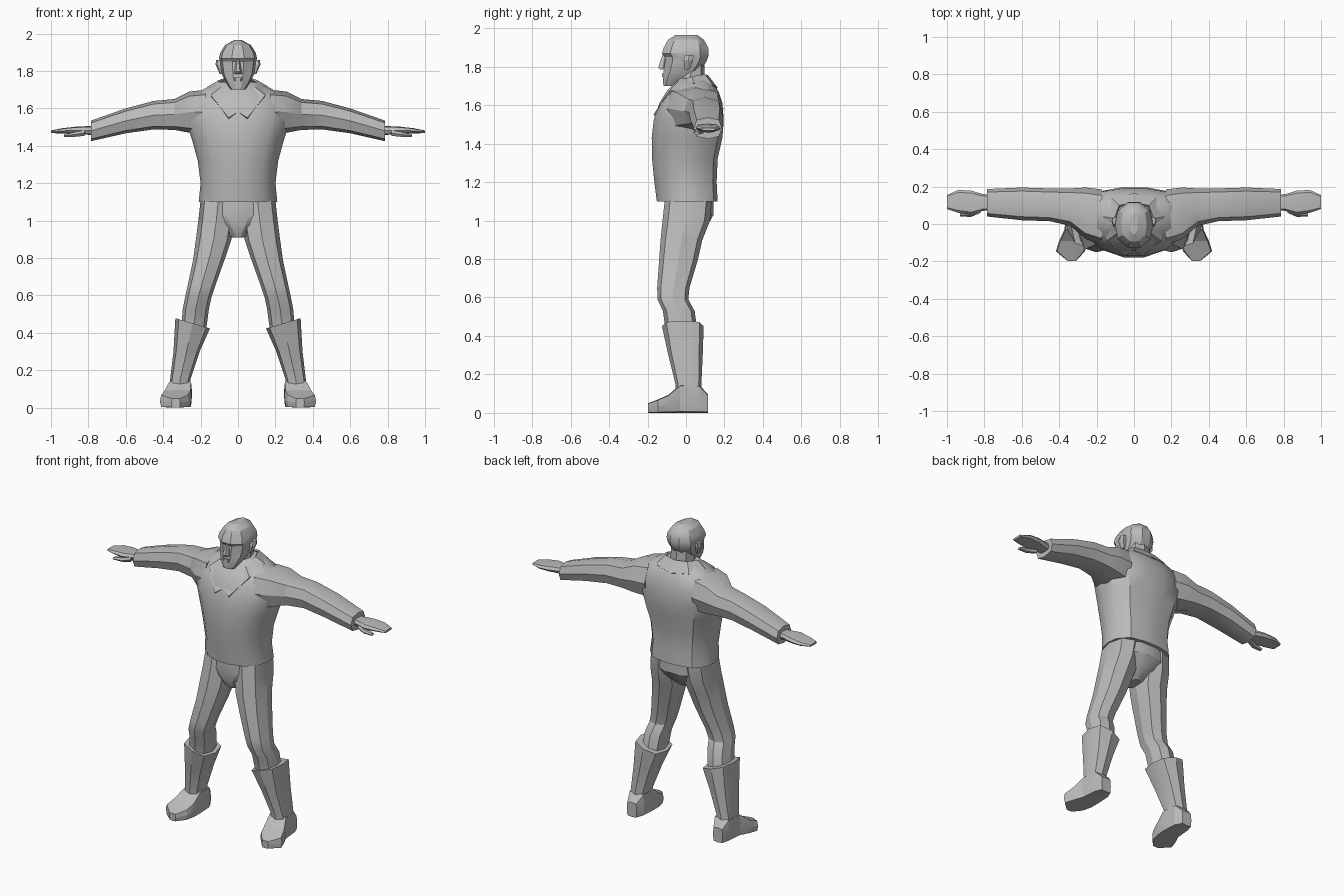
import bpy, bmesh, math
from mathutils import Vector

grey = bpy.data.materials.new("plain grey")
grey.diffuse_color = (0.5, 0.5, 0.5, 1)

AXES = {"x": lambda t, a, b: (t, a, b),
        "y": lambda t, a, b: (a, t, b),
        "z": lambda t, a, b: (a, b, t)}


def finish(name, bm, mirror, angle):
    bmesh.ops.recalc_face_normals(bm, faces=bm.faces)
    me = bpy.data.meshes.new(name)
    bm.to_mesh(me)
    bm.free()
    me.materials.append(grey)
    ob = bpy.data.objects.new(name, me)
    bpy.context.collection.objects.link(ob)
    bpy.ops.object.select_all(action='DESELECT')
    ob.select_set(True)
    bpy.context.view_layer.objects.active = ob
    if angle:
        bpy.ops.object.shade_smooth_by_angle(angle=math.radians(angle))
    if mirror:
        ob.modifiers.new("mirror", 'MIRROR')
    return ob


def loft(name, axis, sections, n=8, p=2.4, p_back=None, mirror=False, angle=28, tilt=None):
    """Skin rounded sections (t, a0, a1, b0, b1) stacked along an axis."""
    bm = bmesh.new()
    rings = []
    for t, a0, a1, b0, b1 in sections:
        ring = []
        for i in range(n):
            w = 2 * math.pi * i / n
            c, s = math.cos(w), math.sin(w)
            q = p_back if (p_back and s > 0) else p
            k = (abs(c) ** q + abs(s) ** q) ** (-1 / q)
            co = Vector(AXES[axis](t, (a0 + a1) / 2 + (a1 - a0) / 2 * c * k,
                                   (b0 + b1) / 2 + (b1 - b0) / 2 * s * k))
            if tilt:
                co = tilt(co)
            ring.append(bm.verts.new(co))
        rings.append(ring)
    for r, q in zip(rings, rings[1:]):
        for i in range(n):
            j = (i + 1) % n
            bm.faces.new((r[i], r[j], q[j], q[i]))
    bm.faces.new(rings[0])
    bm.faces.new(rings[-1])
    return finish(name, bm, mirror, angle)


def ribbon(name, inner, outer, mirror=True):
    """Strip of quads between two paths."""
    bm = bmesh.new()
    a = [bm.verts.new(v) for v in inner]
    b = [bm.verts.new(v) for v in outer]
    for i in range(len(a) - 1):
        bm.faces.new((a[i], b[i], b[i + 1], a[i + 1]))
    ob = finish(name, bm, mirror, 0)
    ob.modifiers.new("thickness", 'SOLIDIFY').thickness = 0.012
    return ob


# jacket body, with flatter back and rounded chest
loft("jacket_body", "z", [
    (1.10, -.21, .21, -.155, .165),
    (1.20, -.20, .20, -.168, .160),
    (1.32, -.215, .215, -.180, .165),
    (1.43, -.245, .245, -.182, .190),
    (1.52, -.275, .275, -.172, .197),
    (1.61, -.28, .28, -.142, .190),
    (1.67, -.24, .24, -.105, .170),
    (1.71, -.17, .17, -.065, .145),
    (1.74, -.11, .11, -.04, .12)], n=14, p=2.1, p_back=3, angle=35)

# sleeves
loft("jacket_sleeve", "x", [
    (.17, -.11, .185, 1.46, 1.70),
    (.26, -.08, .195, 1.47, 1.69),
    (.34, -.01, .190, 1.485, 1.65),
    (.45, .015, .190, 1.488, 1.64),
    (.60, .02, .195, 1.467, 1.60),
    (.785, .04, .187, 1.425, 1.535)], p=2.8, mirror=True)

# collar running from the nape into the open neckline
ribbon("jacket_collar",
       [(0, .115, 1.755), (.08, .10, 1.76), (.105, .03, 1.75), (.09, -.05, 1.715), (.004, -.15, 1.58)],
       [(0, .165, 1.69), (.12, .14, 1.705), (.165, .04, 1.715), (.145, -.09, 1.67), (.05, -.17, 1.55)])

# hands: flat mitten of joined fingers plus thumb
loft("hand", "x", [
    (.76, .075, .155, 1.455, 1.505),
    (.81, .07, .16, 1.46, 1.505),
    (.87, .05, .178, 1.463, 1.502),
    (.94, .06, .182, 1.466, 1.494),
    (1.0, .08, .155, 1.468, 1.482)], p=3, mirror=True)
loft("thumb", "x", [
    (.82, .06, .10, 1.452, 1.485),
    (.87, .038, .08, 1.447, 1.475),
    (.93, .040, .07, 1.447, 1.462)], n=6, mirror=True)

# neck and head
loft("neck", "z", [(1.66, -.08, .08, -.06, .10), (1.82, -.07, .07, -.04, .095)], n=8)
loft("head", "z", [
    (1.70, -.038, .038, -.118, -.05),
    (1.735, -.062, .062, -.122, .01),
    (1.78, -.085, .085, -.118, .075),
    (1.825, -.093, .093, -.112, .108),
    (1.850, -.097, .097, -.112, .118),
    (1.868, -.102, .102, -.128, .120),
    (1.90, -.094, .094, -.118, .118),
    (1.94, -.068, .068, -.095, .095),
    (1.965, -.02, .02, -.055, .06)], n=10, p=2.5)
loft("nose", "z", [
    (1.785, -.022, .022, -.135, -.09),
    (1.797, -.020, .020, -.147, -.09),
    (1.86, -.009, .009, -.124, -.09)], n=6, angle=0)
loft("lips", "z", [(1.745, -.025, .025, -.127, -.09),
                   (1.765, -.03, .03, -.127, -.09)], n=6, angle=0)
loft("ear", "z", [
    (1.785, .08, .098, -.01, .02),
    (1.835, .085, .120, -.015, .04),
    (1.86, .085, .117, -.005, .04)], n=6, angle=0, mirror=True)

# hips, seat and groin
loft("hips", "z", [
    (1.13, -.185, .185, -.11, .145),
    (1.03, -.19, .19, -.118, .145),
    (0.975, -.125, .125, -.115, .115),
    (0.91, -.035, .035, -.08, .04)], n=10, p=2.8)

# trouser legs
loft("trouser_leg", "z", [
    (1.11, .01, .20, -.11, .135),
    (1.00, .02, .212, -.122, .125),
    (0.90, .035, .225, -.132, .085),
    (0.79, .072, .240, -.140, .060),
    (0.65, .122, .270, -.150, .018),
    (0.59, .142, .283, -.148, .012),
    (0.53, .155, .295, -.120, .045),
    (0.42, .17, .305, -.105, .060)], p=2.6, mirror=True)

# boot shafts, with the top rim higher on the outside
loft("boot_shaft", "z", [
    (0.45, .150, .335, -.125, .092),
    (0.30, .205, .345, -.092, .087),
    (0.15, .255, .363, -.055, .080),
    (0.08, .255, .365, -.055, .085)], p=3, mirror=True,
    tilt=lambda v: v + Vector((0, 0, (v.x - .24) * .3 if v.z > .4 else 0)))

# boot feet, toes turned outwards
loft("boot_foot", "y", [
    (.115, .275, .345, 0, .095),
    (.07, .252, .362, 0, .145),
    (-.03, .245, .372, 0, .148),
    (-.09, .248, .400, 0, .095),
    (-.145, .262, .418, 0, .070),
    (-.198, .310, .355, 0, .050)], p=7, mirror=True, angle=15)
